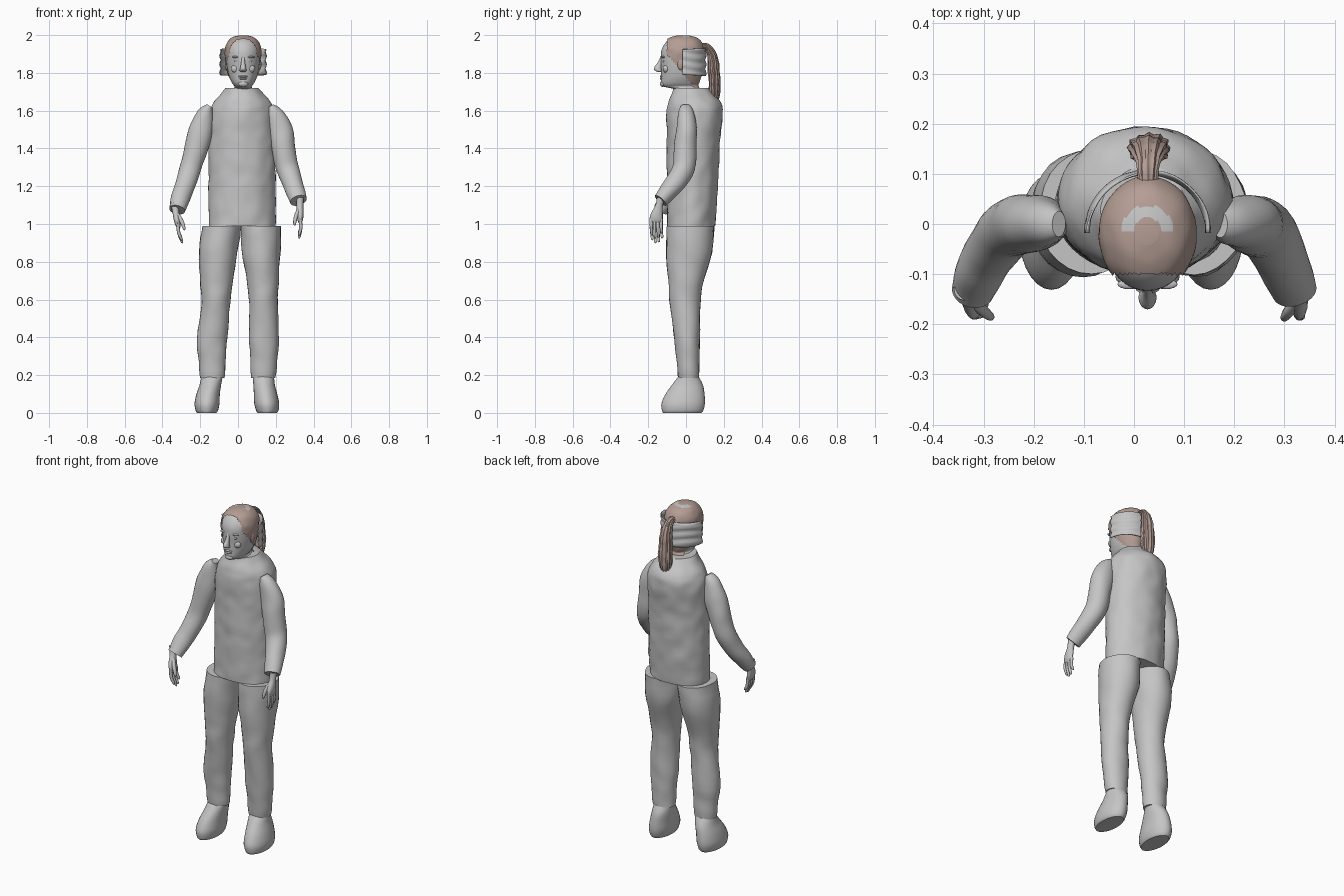
import bpy, bmesh, math
from mathutils import Vector, noise

if "Cube" in bpy.data.objects:
    bpy.data.objects.remove(bpy.data.objects["Cube"])

HEAD_X = 0.027


def material(name, rgb):
    m = bpy.data.materials.new(name)
    m.use_nodes = True
    m.diffuse_color = (*rgb, 1)
    m.node_tree.nodes["Principled BSDF"].inputs["Base Color"].default_value = (*rgb, 1)
    return m


GREY = material("plain grey", (0.56, 0.56, 0.56))
BROWN = material("hair brown", (0.46, 0.34, 0.30))


def finish(name, bm, mats):
    bmesh.ops.recalc_face_normals(bm, faces=bm.faces)
    mesh = bpy.data.meshes.new(name)
    bm.to_mesh(mesh)
    bm.free()
    obj = bpy.data.objects.new(name, mesh)
    bpy.context.collection.objects.link(obj)
    for m in mats:
        mesh.materials.append(m)
    bpy.ops.object.select_all(action='DESELECT')
    obj.select_set(True)
    bpy.context.view_layer.objects.active = obj
    bpy.ops.object.shade_smooth_by_angle(angle=math.radians(45))
    return obj


def smooth_rings(rings, steps):
    """Catmull-Rom spline through the rings."""
    pts = [rings[0], *rings, rings[-1]]
    out = []
    for a, b, c, d in zip(pts, pts[1:], pts[2:], pts[3:]):
        for i in range(steps):
            t = i / steps
            out.append([q + t / 2 * (r - p + t * (2*p - 5*q + 4*r - s + t * (3*(q - r) + s - p)))
                        for p, q, r, s in zip(a, b, c, d)])
    return out + [list(rings[-1])]


def loft_mesh(rings, upright=True, sides=28, steps=4, wobble=0, freq=12, ridge=0):
    """Skin over rings of (x, y, z, radius across, radius deep)."""
    bm = bmesh.new()
    rings = smooth_rings(rings, steps)
    centres = [Vector(r[:3]) for r in rings]
    loops = []
    for i, (x, y, z, rx, ry) in enumerate(rings):
        t = Vector((0, 0, 1))
        if not upright:
            t = (centres[min(i + 1, len(rings) - 1)] - centres[max(i - 1, 0)]).normalized()
        u = Vector((1, 0, 0))
        u = (u - t * u.dot(t)).normalized()
        v = t.cross(u)
        loop = []
        for k in range(sides):
            a = math.tau * k / sides
            f = 1 + ridge * math.cos(a * sides / 4)
            d = u * math.cos(a) * rx * f + v * math.sin(a) * ry * f
            p = centres[i] + d
            p += d.normalized() * wobble * noise.noise(p * freq)
            loop.append(bm.verts.new(p))
        loops.append(loop)
    for a, b in zip(loops, loops[1:]):
        for k in range(sides):
            n = (k + 1) % sides
            bm.faces.new((a[k], a[n], b[n], b[k]))
    bm.faces.new(loops[0])
    bm.faces.new(loops[-1])
    return bm


def loft(name, rings, mat=GREY, **options):
    return finish(name, loft_mesh(rings, **options), [mat])


def ball(name, centre, size, mat=GREY):
    bm = bmesh.new()
    bmesh.ops.create_uvsphere(bm, u_segments=16, v_segments=10, radius=1)
    for v in bm.verts:
        v.co = Vector(c + s * w for c, s, w in zip(centre, size, v.co))
    return finish(name, bm, [mat])


# Tunic
loft("tunic", [(.021, .027, .99, .178, .127), (.02, .033, 1.15, .178, .133),
               (.021, .036, 1.3, .176, .137), (.021, .04, 1.45, .175, .141),
               (.021, .046, 1.58, .172, .15), (.022, .045, 1.64, .152, .14),
               (.022, .034, 1.69, .11, .11), (.022, .022, 1.72, .085, .092)],
     sides=48, steps=6, wobble=.006, freq=16)

# Trouser legs: height, right x, left x, half width, y, half depth
LEG = [(.99, -.085, .12, .105, .024, .124), (.85, -.106, .122, .103, .017, .122),
       (.7, -.115, .131, .086, 0, .093), (.58, -.116, .133, .075, -.005, .08),
       (.4, -.136, .138, .079, .005, .07), (.28, -.138, .137, .073, .01, .06),
       (.185, -.136, .133, .063, .012, .054)]
# Shoes: same layout
SHOE = [(0, -.165, .155, .052, -.02, .102), (.015, -.165, .155, .06, -.018, .11),
        (.05, -.164, .152, .066, -.015, .115), (.1, -.158, .146, .062, -.005, .103),
        (.15, -.146, .138, .057, .008, .081), (.2, -.136, .134, .056, .014, .048)]
for column, side in ((1, "right"), (2, "left")):
    for part, rows in (("trouser_leg", LEG), ("shoe", SHOE)):
        loft(f"{side}_{part}", [(r[column], r[4], r[0], r[3], r[5]) for r in rows],
             wobble=.006 if rows is LEG else 0)

# Sleeves, shoulder to cuff
loft("right_sleeve", [(-.15, 0, 1.625, .015, .025), (-.172, 0, 1.585, .043, .043),
                      (-.195, .002, 1.5, .064, .055), (-.222, 0, 1.4, .062, .06),
                      (-.25, -.01, 1.3, .056, .059), (-.283, -.05, 1.2, .053, .053),
                      (-.307, -.095, 1.13, .05, .046), (-.322, -.135, 1.075, .044, .04)],
     upright=False, wobble=.004)
loft("left_sleeve", [(.172, 0, 1.625, .015, .025), (.193, 0, 1.585, .045, .043),
                     (.223, .002, 1.5, .066, .055), (.24, -.005, 1.4, .062, .06),
                     (.26, -.012, 1.3, .06, .06), (.288, -.055, 1.22, .054, .054),
                     (.306, -.1, 1.165, .05, .046), (.32, -.135, 1.125, .045, .04)],
     upright=False, wobble=.004)


# Hands: palm, four fingers and a thumb
def hand(side, s, wrist, lean):
    def at(dx, dy, dz, rx, ry):
        return (wrist[0] + s * dx - s * lean * -dz, wrist[1] + dy, wrist[2] + dz, rx, ry)
    loft(f"{side}_palm", [at(0, .01, .03, .02, .022), at(0, 0, -.01, .018, .02),
                          at(.003, -.014, -.06, .017, .032), at(.003, -.016, -.09, .014, .034),
                          at(.002, -.016, -.105, .008, .028)], sides=16)
    for i in range(4):
        y = -.042 + i * .0175
        drop = (.17, .185, .18, .16)[i]
        loft(f"{side}_finger_{i + 1}",
             [at(.003, y, -.085, .009, .009), at(.007, y, -.13, .009, .008),
              at(0, y + .003, -drop + .008, .007, .007), at(-.003, y + .003, -drop, .003, .003)],
             upright=False, sides=10, steps=3)
    loft(f"{side}_thumb", [at(-.005, -.015, -.035, .012, .012), at(-.02, -.035, -.07, .011, .011),
                           at(-.026, -.045, -.105, .008, .008), at(-.026, -.046, -.118, .003, .003)],
         upright=False, sides=10, steps=3)


hand("left", 1, (.328, -.142, 1.11), .02)
hand("right", -1, (-.333, -.14, 1.085), .2)

# Head: height, front y, back y, half width
HEAD = [(1.66, -.05, .06, .055), (1.71, -.058, .065, .055), (1.727, -.118, .06, .045),
        (1.745, -.133, .065, .058), (1.78, -.132, .075, .074), (1.83, -.132, .083, .085),
        (1.87, -.134, .088, .089), (1.92, -.13, .09, .091), (1.96, -.108, .075, .076),
        (1.983, -.075, .045, .05), (1.993, -.035, .005, .015)]


def head_rings(grow):
    return [(HEAD_X, (f + b) / 2, z + grow, w + grow, (b - f) / 2 + grow) for z, f, b, w in HEAD]


loft("head", head_rings(0), sides=36)

# Face features
loft("nose", [(HEAD_X, -.126, 1.885, .008, .008), (HEAD_X, -.138, 1.855, .01, .012),
              (HEAD_X, -.149, 1.825, .016, .021), (HEAD_X, -.145, 1.811, .018, .017),
              (HEAD_X, -.136, 1.804, .01, .008)], sides=16)
for z, w in ((1.781, .024), (1.77, .02)):
    ball("lip", (HEAD_X, -.129, z), (w, .01, .006))
ball("chin", (HEAD_X, -.122, 1.742), (.026, .016, .016))
for s in (-1, 1):
    side = "left" if s > 0 else "right"
    ball(f"{side}_eye", (HEAD_X + s * .034, -.117, 1.862), (.014, .009, .007))
    ball(f"{side}_brow", (HEAD_X + s * .036, -.12, 1.884), (.024, .01, .006))
    ball(f"{side}_cheek", (HEAD_X + s * .04, -.105, 1.822), (.024, .018, .022))
    ball(f"{side}_ear", (HEAD_X + s * .087, -.028, 1.845), (.01, .018, .03), BROWN)

# Hair cap, trimmed along the hairline, with a bare crescent on the crown
bm = loft_mesh(head_rings(.006), sides=64, steps=8, wobble=.003, freq=25)
trim = []
for f in bm.faces:
    c = f.calc_center_median()
    if c.y < -.1 or c.z < 1.9 - (c.y + .1) * 1.25:
        trim.append(f)
    r = math.hypot(c.x - HEAD_X, c.y + .015)
    f.material_index = int(c.z > 1.95 and c.y > -.015 and .028 < r < .052)
bmesh.ops.delete(bm, geom=trim, context='FACES')
finish("hair_cap", bm, [BROWN, GREY])

# Ponytail
loft("ponytail", [(HEAD_X, .075, 1.935, .02, .018), (.028, .11, 1.935, .021, .018),
                  (.029, .138, 1.895, .03, .024), (.03, .147, 1.82, .038, .029),
                  (.03, .152, 1.74, .04, .029), (.03, .147, 1.66, .03, .024),
                  (.03, .137, 1.605, .008, .008)],
     mat=BROWN, upright=False, sides=48, steps=6, ridge=.07, wobble=.004, freq=30)

# Head wrap: a folded half band round the back of the head
bm = bmesh.new()
ROWS, COLS = 12, 36
grid = []
for j in range(ROWS + 1):
    row = []
    for i in range(COLS + 1):
        a = math.pi * i / COLS
        z = 1.79 + .135 * j / ROWS + .012 * math.sin(a) * (j / ROWS - .5)
        r = .119 + .004 * math.sin(j * 1.6 + 2 * math.sin(a * 2))
        row.append(bm.verts.new((HEAD_X + r * math.cos(a), -.018 + r * math.sin(a), z)))
    grid.append(row)
for a, b in zip(grid, grid[1:]):
    for i in range(COLS):
        bm.faces.new((a[i], a[i + 1], b[i + 1], b[i]))
wrap = finish("head_wrap", bm, [GREY])
wrap.modifiers.new("thickness", 'SOLIDIFY').thickness = .004
